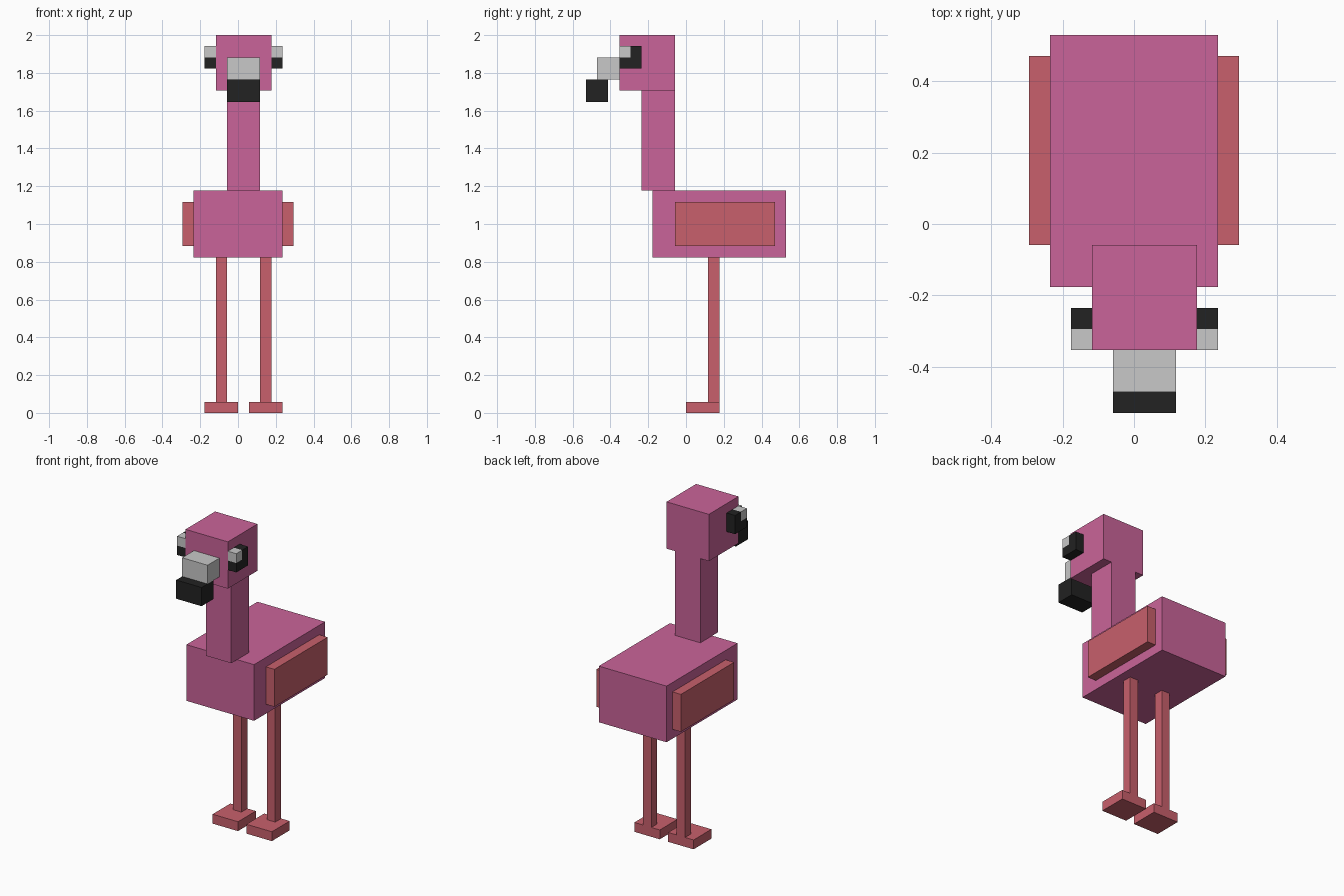
import bpy
import bmesh
from mathutils import Vector

old = bpy.data.objects.get("Cube")
if old:
    bpy.data.objects.remove(old, do_unlink=True)

U = 2 / 34  # one block of the model's grid


def material(name, rgb):
    mat = bpy.data.materials.new(name)
    mat.use_nodes = True
    mat.diffuse_color = (*rgb, 1)
    mat.node_tree.nodes["Principled BSDF"].inputs["Base Color"].default_value = (*rgb, 1)
    return mat


pink = material("pink", (0.59, 0.127, 0.319))
coral = material("coral", (0.578, 0.117, 0.15))
grey = material("light grey", (0.578, 0.578, 0.578))
black = material("black", (0.016, 0.016, 0.016))


def box(name, mat, x, y, z):
    """Box spanning the given (low, high) ranges, in grid blocks."""
    low, high = (Vector(c) * U for c in zip(x, y, z))
    bm = bmesh.new()
    bmesh.ops.create_cube(bm, size=1)
    for v in bm.verts:
        v.co = (low + high) / 2 + v.co * (high - low)
    mesh = bpy.data.meshes.new(name)
    bm.to_mesh(mesh)
    bm.free()
    mesh.materials.append(mat)
    obj = bpy.data.objects.new(name, mesh)
    bpy.context.collection.objects.link(obj)
    return obj


# Body, neck and head
box("body", pink, (-4, 4), (-3, 9), (14, 20))
box("neck", pink, (-1, 2), (-4, -1), (20, 29))
box("head", pink, (-2, 3), (-6, -1), (29, 34))

# Beak with a dark, stepped-forward tip
box("beak", grey, (-1, 2), (-8, -6), (30, 32))
box("beak_tip", black, (-1, 2), (-9, -7), (28, 30))

# Paired parts: inner x of each wing, leg and eye
for side, wing, leg, eye in (("right", -5, -2, -3), ("left", 4, 2, 3)):
    box(side + "_wing", coral, (wing, wing + 1), (-1, 8), (15, 19))
    box(side + "_leg", coral, (leg, leg + 1), (2, 3), (1, 14))
    box(side + "_foot", coral, (leg - 1, leg + 2), (0, 3), (0, 1))
    # L-shaped dark eye around a light glint
    span = (eye, eye + 1)
    box(side + "_eye_back", black, span, (-5, -4), (31, 33))
    box(side + "_eye_lower", black, span, (-6, -5), (31, 32))
    box(side + "_eye_glint", grey, span, (-6, -5), (32, 33))
